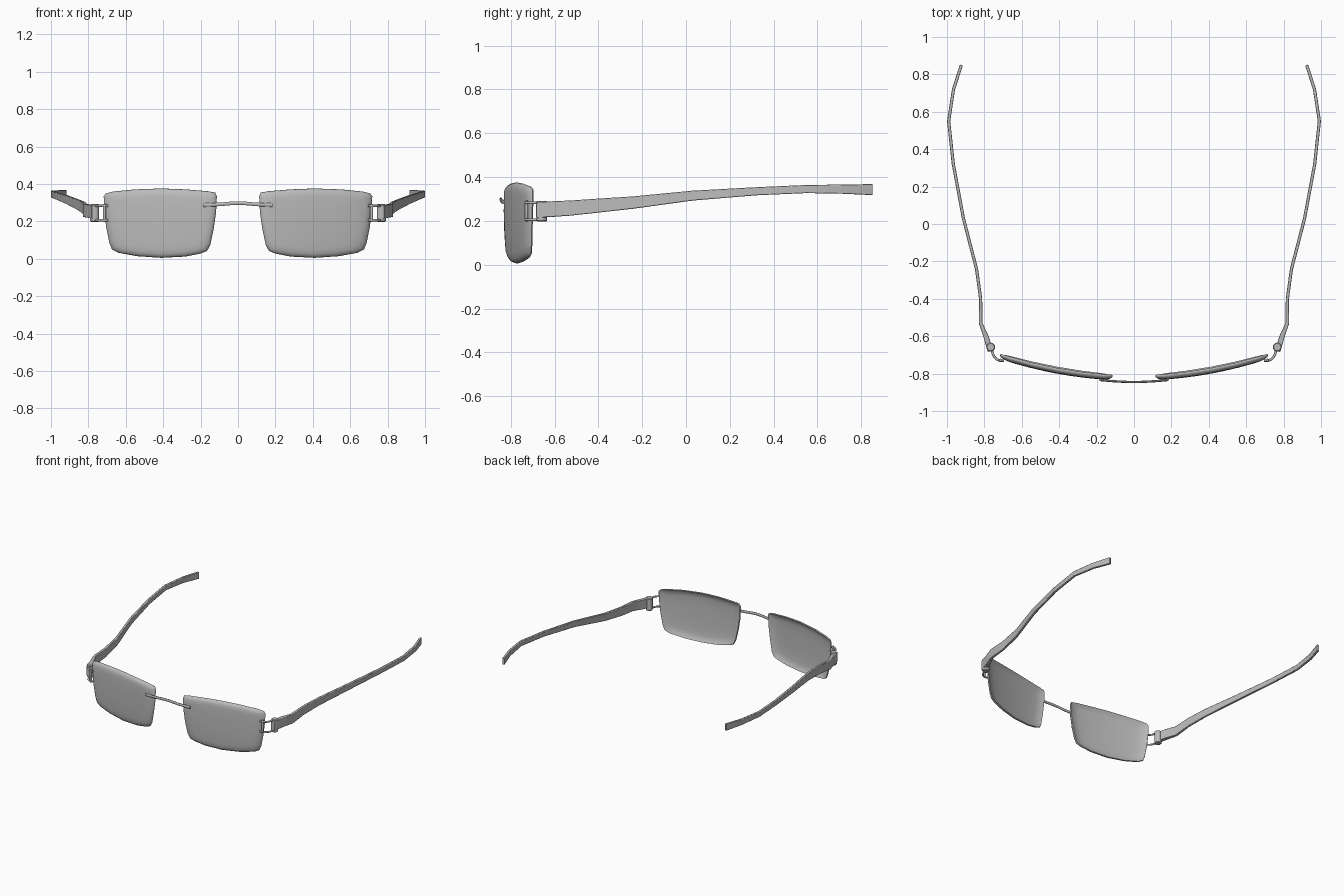
import bpy, bmesh, math
from mathutils import Vector

if "Cube" in bpy.data.objects:
    bpy.data.objects.remove(bpy.data.objects["Cube"], do_unlink=True)

grey = bpy.data.materials.new("satin grey")
grey.use_nodes = True
colour = (0.5, 0.5, 0.5, 1)
grey.diffuse_color = colour
grey.node_tree.nodes["Principled BSDF"].inputs["Base Color"].default_value = colour


def finish(bm, name, angle=40):
    bmesh.ops.recalc_face_normals(bm, faces=bm.faces)
    mesh = bpy.data.meshes.new(name)
    bm.to_mesh(mesh)
    bm.free()
    ob = bpy.data.objects.new(name, mesh)
    bpy.context.collection.objects.link(ob)
    mesh.materials.append(grey)
    bpy.ops.object.select_all(action='DESELECT')
    ob.select_set(True)
    bpy.context.view_layer.objects.active = ob
    bpy.ops.object.shade_smooth_by_angle(angle=math.radians(angle))
    return ob


def loft(bm, rings):
    """Skin closed rings of points and cap both ends."""
    loops = [[bm.verts.new(p) for p in ring] for ring in rings]
    n = len(loops[0])
    for a, b in zip(loops, loops[1:]):
        for i in range(n):
            bm.faces.new((a[i], a[(i + 1) % n], b[(i + 1) % n], b[i]))
    bm.faces.new(loops[0])
    bm.faces.new(loops[-1])


def smooth_path(points, steps=6):
    """Catmull-Rom curve through the points."""
    pts = [Vector(p) for p in points]
    pts = [2 * pts[0] - pts[1]] + pts + [2 * pts[-1] - pts[-2]]
    out = []
    for a, b, c, d in zip(pts, pts[1:], pts[2:], pts[3:]):
        for k in range(steps):
            t = k / steps
            out.append(0.5 * (2 * b + (c - a) * t + (2 * a - 5 * b + 4 * c - d) * t * t
                              + (3 * b - a - 3 * c + d) * t ** 3))
    return out + [pts[-2]]


def rod(name, points, width, height, sides=10):
    """Oval rod that follows a path and keeps its height vertical."""
    path = smooth_path(points)
    rings = []
    for i, p in enumerate(path):
        d = path[min(i + 1, len(path) - 1)] - path[max(i - 1, 0)]
        side = Vector((-d.y, d.x, 0)).normalized()
        up = d.cross(side).normalized()
        rings.append([p + side * width / 2 * math.cos(a) + up * height / 2 * math.sin(a)
                      for a in (math.tau * k / sides for k in range(sides))])
    bm = bmesh.new()
    loft(bm, rings)
    return finish(bm, name)


# Lens: rounded outline, wrapped around the face, rim rolled backwards
outline = [(.113, .335), (.122, .354), (.16, .361), (.28, .371), (.41, .376), (.55, .371),
           (.67, .359), (.706, .35), (.718, .335), (.716, .27), (.705, .17), (.688, .085),
           (.674, .05), (.64, .032), (.54, .014), (.41, .005), (.28, .012), (.2, .028),
           (.165, .042), (.148, .075), (.13, .16), (.117, .25)]
centre = Vector((.41, 0, .2))
# scale towards the centre, backward offset
lens_rings = [(.25, 0), (.5, 0), (.75, 0), (.88, .001), (.95, .006), (.985, .013), (1, .021),
              (.985, .027), (.95, .024), (.88, .017), (.75, .014), (.5, .014), (.25, .014)]


def lens(name, s):
    rings = []
    for scale, back in lens_rings:
        ring = []
        for x, z in outline:
            p = centre.lerp(Vector((x, 0, z)), scale)
            y = -.838 + .225 * p.x ** 2 + .18 * (p.z - .24) ** 2 + back
            ring.append((s * p.x, y, p.z))
        rings.append(ring)
    bm = bmesh.new()
    loft(bm, rings)
    finish(bm, name, 60)


# Temple arm: angular bar, stations are x, y, bottom z, top z, width
stations = [(.768, -.68, .214, .284, .03), (.79, -.605, .219, .29, .028),
            (.82, -.53, .224, .293, .02), (.82, -.4, .238, .302, .017),
            (.842, -.24, .256, .312, .017), (.912, .03, .293, .338, .017),
            (.966, .32, .317, .354, .017), (.991, .55, .327, .364, .017),
            (.965, .72, .324, .366, .017), (.923, .85, .318, .368, .017)]


def temple(name, s):
    rings = []
    for i, (x, y, low, high, width) in enumerate(stations):
        a, b = stations[max(i - 1, 0)], stations[min(i + 1, len(stations) - 1)]
        side = Vector((b[1] - a[1], a[0] - b[0], 0)).normalized() * width / 2
        ring = [Vector((x, y, z)) + side * k for k, z in ((-1, low), (1, low), (1, high), (-1, high))]
        rings.append([(s * p.x, p.y, p.z) for p in ring])
    bm = bmesh.new()
    loft(bm, rings)
    ob = finish(bm, name, 30)
    bevel = ob.modifiers.new("soft edges", 'BEVEL')
    bevel.width = .003
    bevel.segments = 2


def pin(name, x, y, low, high, radius):
    ring = [(math.cos(a), math.sin(a)) for a in (math.tau * k / 16 for k in range(16))]
    bm = bmesh.new()
    loft(bm, [[(x + r * c, y + r * d, z) for c, d in ring]
              for r, z in ((radius * .8, low), (radius, low + .005),
                           (radius, high - .005), (radius * .8, high))])
    finish(bm, name)


for label, s in (("left", 1), ("right", -1)):
    lens(label + "_lens", s)
    temple(label + "_temple", s)
    # Hinge: two curved prongs, a post against the lens and a barrel
    for level, z in (("upper", .283), ("lower", .206)):
        rod(f"{label}_{level}_prong",
            [(s * x, y, z) for x, y in ((.695, -.731), (.725, -.728), (.75, -.705), (.765, -.655))],
            .013, .013)
    pin(label + "_hinge_post", s * .714, -.728, .198, .294, .008)
    pin(label + "_hinge_barrel", s * .766, -.658, .197, .292, .024)

# Bridge: thin arched rod overlapping the front of both lenses
rod("bridge", [(-.185, -.834, .287), (-.1, -.841, .291), (0, -.845, .298),
               (.1, -.841, .291), (.185, -.834, .287)], .012, .02)
